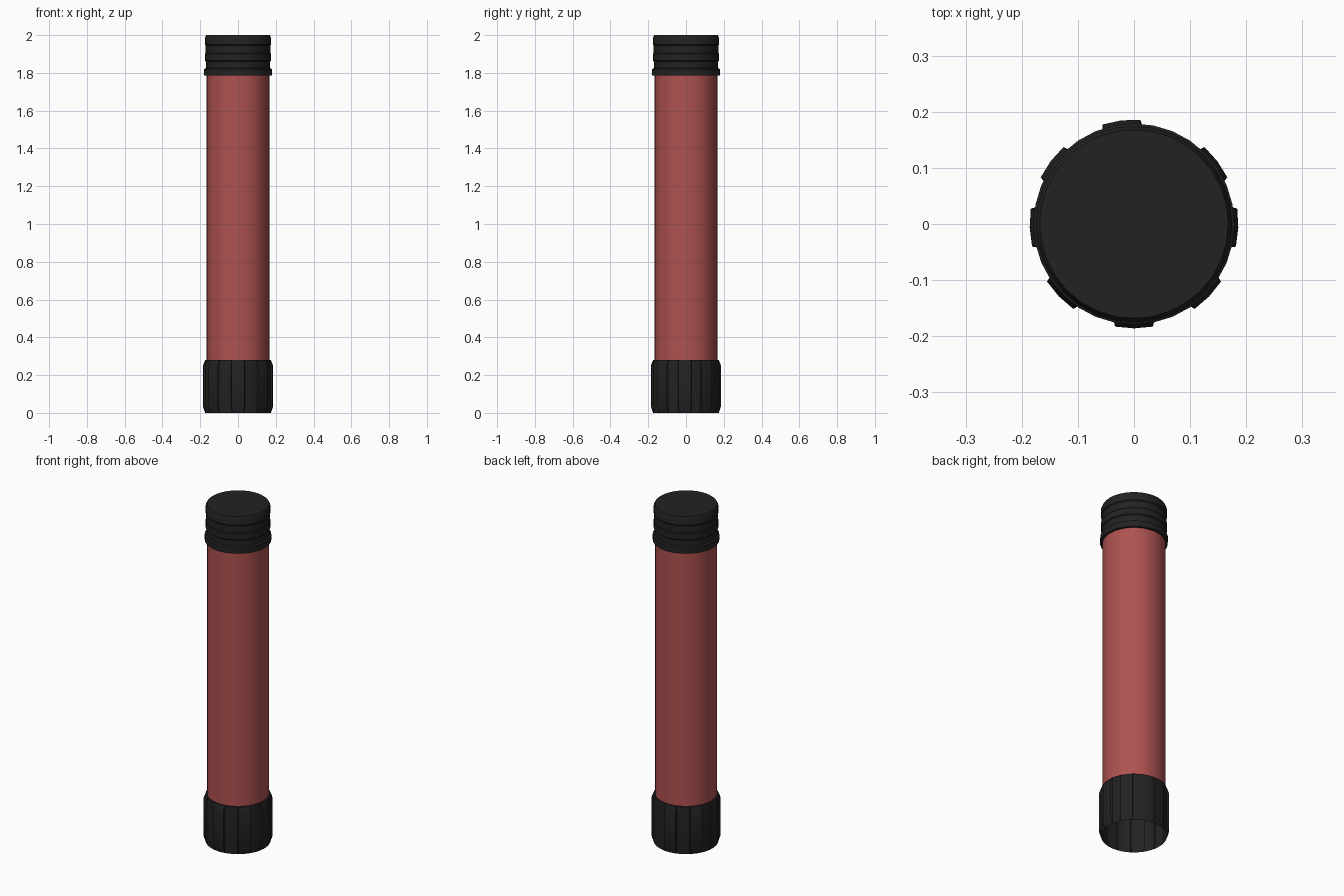
import bpy, bmesh, math

if "Cube" in bpy.data.objects:
    bpy.data.objects.remove(bpy.data.objects["Cube"])

def material(name, rgb):
    m = bpy.data.materials.new(name)
    m.diffuse_color = (*rgb, 1)
    m.use_nodes = True
    m.node_tree.nodes["Principled BSDF"].inputs["Base Color"].default_value = m.diffuse_color
    return m

RED = material("red", (0.42, 0.085, 0.08))
BLACK = material("black", (0.016, 0.016, 0.016))

def loft(name, rings, mat, cap_bottom=False, cap_top=False, angle=30):
    """Skin a stack of equal-length point rings."""
    bm = bmesh.new()
    vs = [[bm.verts.new(p) for p in ring] for ring in rings]
    n = len(vs[0])
    for lo, hi in zip(vs, vs[1:]):
        for i in range(n):
            j = (i + 1) % n
            bm.faces.new((lo[i], lo[j], hi[j], hi[i]))
    if cap_bottom:
        bm.faces.new(vs[0][::-1])
    if cap_top:
        bm.faces.new(vs[-1])
    me = bpy.data.meshes.new(name)
    bm.to_mesh(me)
    bm.free()
    me.materials.append(mat)
    ob = bpy.data.objects.new(name, me)
    bpy.context.collection.objects.link(ob)
    bpy.ops.object.select_all(action='DESELECT')
    ob.select_set(True)
    bpy.context.view_layer.objects.active = ob
    bpy.ops.object.shade_smooth_by_angle(angle=math.radians(angle))
    return ob

def ring(outline, z):
    return [(r * math.cos(a), r * math.sin(a), z) for a, r in outline]

def circle(r, z, n=32):
    return ring([(math.tau * i / n, r) for i in range(n)], z)

# Red tube
loft("body_tube", [circle(0.166, 0.275), circle(0.166, 1.80)], RED, cap_bottom=True)

# Top cap with flange, raised bands and a bevelled lid
profile = [(0.166, 1.785), (0.179, 1.785), (0.179, 1.82), (0.170, 1.825),
           (0.170, 1.86), (0.175, 1.865), (0.175, 1.90), (0.171, 1.905),
           (0.171, 1.945), (0.175, 1.95), (0.175, 1.985), (0.168, 2.0)]
loft("top_cap", [circle(r, z) for r, z in profile], BLACK, cap_top=True)

# Bottom grip: open shell with eight shallow ribs
BASE, RIB, HALF, STEP = 0.177, 0.186, 10.5, 1.2
outline = []
centres = [-2, 37, 97, 143, 182, 224, 270, 316]
for k, c in enumerate(centres):
    nxt = centres[k + 1] if k < 7 else centres[0] + 360
    outline += [(c - HALF - STEP, BASE), (c - HALF, RIB), (c, RIB),
                (c + HALF, RIB), (c + HALF + STEP, BASE)]
    start, end = c + HALF + STEP, nxt - HALF - STEP
    outline += [(start + (end - start) * t / 3, BASE) for t in (1, 2)]
outline = [(math.radians(a), r) for a, r in outline]
flat = [(a, 0.174) for a, r in outline]
collar = [(a, 0.164) for a, r in outline]
loft("bottom_grip", [ring(flat, 0), ring(outline, 0.035), ring(outline, 0.25),
                     ring(flat, 0.28), ring(collar, 0.28)], BLACK)
